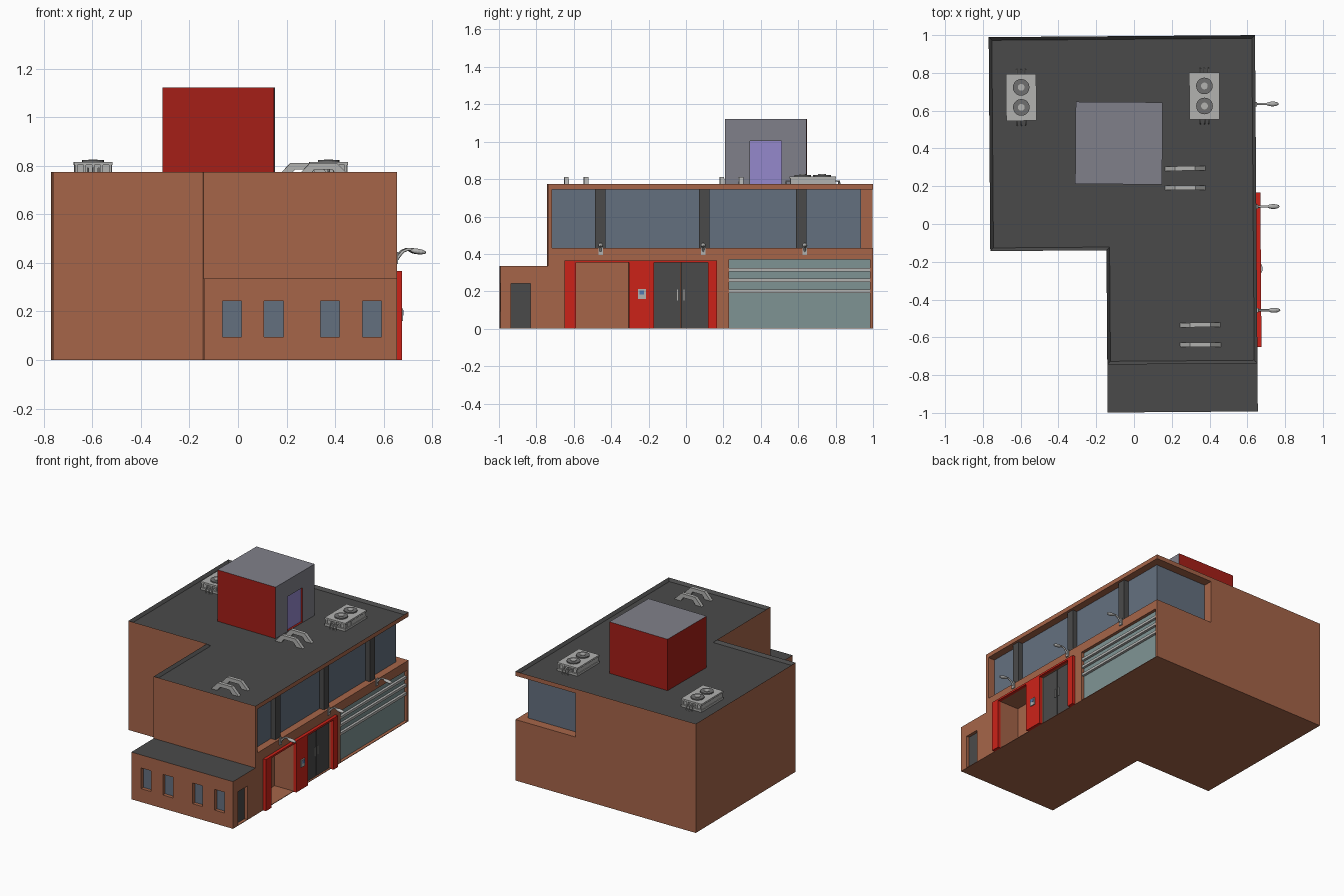
import bpy, bmesh, math
from mathutils import Matrix

if "Cube" in bpy.data.objects:
    bpy.data.objects.remove(bpy.data.objects["Cube"])

def mat(name, hexcol):
    m = bpy.data.materials.new(name)
    c = [int(hexcol[i:i + 2], 16) / 255 for i in (0, 2, 4)]
    m.diffuse_color = [v / 12.92 if v < .04 else ((v + .055) / 1.055) ** 2.4 for v in c] + [1]
    m.use_nodes = True
    m.node_tree.nodes["Principled BSDF"].inputs["Base Color"].default_value = m.diffuse_color
    return m

BRICK, DARK, RED = mat("brick", "A66549"), mat("dark", "4A4A4A"), mat("red", "CC2218")
GLASS, TEAL, METAL = mat("glass", "64707F"), mat("teal", "7F9494"), mat("metal", "B2B2B0")
TOWER, TRED, PURPLE = mat("tower_grey", "80808A"), mat("tower_red", "A51E17"), mat("purple", "9488CC")
FAN, BLUE = mat("fan_grey", "707070"), mat("screen_blue", "5078B0")
TILT = math.radians(.43)

def add_prism(bm, pts, lo, hi, axis='z'):
    """Extrude an outline along z, or an x-z outline along y."""
    def P(p, h):
        return (p[0], p[1], h) if axis == 'z' else (p[0], h, p[1])
    f = bm.faces.new([bm.verts.new(P(p, lo)) for p in pts])
    r = bmesh.ops.extrude_face_region(bm, geom=[f])
    d = (0, 0, hi - lo) if axis == 'z' else (0, hi - lo, 0)
    bmesh.ops.translate(bm, vec=d, verts=[v for v in r['geom'] if isinstance(v, bmesh.types.BMVert)])

def add_box(bm, x0, x1, y0, y1, z0, z1):
    add_prism(bm, [(x0, y0), (x1, y0), (x1, y1), (x0, y1)], z0, z1)

def finish(name, bm, *mats, tilt=TILT):
    bmesh.ops.recalc_face_normals(bm, faces=bm.faces[:])
    me = bpy.data.meshes.new(name)
    bm.to_mesh(me)
    bm.free()
    ob = bpy.data.objects.new(name, me)
    bpy.context.collection.objects.link(ob)
    for m in mats:
        me.materials.append(m)
    ob.rotation_euler.z = tilt
    return ob

def boxes(name, m, *bs, **kw):
    bm = bmesh.new()
    for b in bs:
        add_box(bm, *b)
    return finish(name, bm, m, **kw)

def cut(ob, cutter):
    md = ob.modifiers.new("openings", 'BOOLEAN')
    md.operation, md.solver, md.object = 'DIFFERENCE', 'EXACT', cutter
    cutter.hide_render = True
    cutter.display_type = 'WIRE'

W = .648                                   # right wall plane

# Main L-shaped block with sunken dark roof
bm = bmesh.new()
add_prism(bm, [(-.762, -.138), (-.147, -.138), (-.147, -.743), (W, -.743), (W, .995), (-.762, .995)], 0, .775)
bmesh.ops.recalc_face_normals(bm, faces=bm.faces[:])
top = next(f for f in bm.faces if f.normal.z > .9)
rim = bmesh.ops.inset_region(bm, faces=[top], thickness=.024)['faces']
bmesh.ops.translate(bm, vec=(0, 0, -.018), verts=top.verts[:])
for f in rim + [top]:
    f.material_index = 1
walls = finish("main_walls", bm, BRICK, DARK)

# Low front annex
bm = bmesh.new()
add_box(bm, -.147, W, -.997, -.743, 0, .335)
bmesh.ops.recalc_face_normals(bm, faces=bm.faces[:])
next(f for f in bm.faces if f.normal.z > .9).material_index = 1
annex = finish("annex", bm, BRICK, DARK)

# Openings: wrap-around window band, porch, doors, shopfront
bm = bmesh.new()
add_prism(bm, [(.75, -.72), (.75, 1.1), (.18, 1.1), (.18, .925), (.59, .925), (.59, -.72)], .433, .744)
add_box(bm, .50, .75, -.594, -.31, .004, .353)
add_box(bm, W - .025, .75, -.176, .112, .004, .353)
add_box(bm, W - .03, .75, .225, .98, .004, .369)
cut(walls, finish("main_cutter", bm))

WIN = [(-.071, .007), (.1, .18), (.333, .411), (.505, .583)]
cut(annex, boxes("annex_cutter", None, (W - .03, .75, -.941, -.835, .004, .242),
                 *[(a, b, -1.1, -.965, .095, .242) for a, b in WIN]))

# Glazing and pillars of the upper band
bm = bmesh.new()
add_prism(bm, [(.595, -.72), (.595, .93), (.18, .93), (.18, .925), (.59, .925), (.59, -.72)], .433, .744)
finish("upper_glass", bm, GLASS)
boxes("window_pillars", DARK, *[(.59, .63, y - .028, y + .028, .433, .744) for y in (-.462, .092, .612)])

# Annex windows and door
boxes("annex_windows", GLASS, *[(a, b, -.972, -.965, .095, .242) for a, b in WIN])
boxes("annex_door", DARK, (W - .03, W - .022, -.941, -.835, .004, .242))

# Shopfront with horizontal rails
boxes("shopfront_glass", TEAL, (W - .03, W - .022, .225, .98, .004, .369))
boxes("shopfront_rails", METAL, *[(W - .022, W - .004, .225, .98, z - .009, z + .009) for z in (.315, .26, .2)])

# Red entrance surround, doors and keypad
boxes("entrance_surround", RED, (W, .67, -.655, -.594, 0, .353), (W, .67, -.31, -.176, 0, .353),
      (W, .67, .112, .162, 0, .353), (W, .67, -.655, .162, .353, .366))
boxes("entrance_doors", DARK, (W - .025, W - .012, -.176, -.035, .004, .353),
      (W - .025, W - .012, -.031, .112, .004, .353))
boxes("door_handles", METAL, *[(W - .012, W - .004, y - .003, y + .003, .15, .21) for y in (-.05, -.016)])
boxes("keypad", METAL, (.67, .677, -.262, -.22, .16, .212))
boxes("keypad_screen", BLUE, (.677, .679, -.253, -.229, .184, .205))

# Rooftop stair tower: red front, back and left; grey right side and top
bm = bmesh.new()
add_box(bm, -.313, .147, .21, .645, .757, 1.122)
bmesh.ops.recalc_face_normals(bm, faces=bm.faces[:])
for f in bm.faces:
    if f.normal.x > .9 or f.normal.z > .9:
        f.material_index = 1
tower = finish("stair_tower", bm, TRED, TOWER, tilt=-TILT)
cut(tower, boxes("tower_cutter", None, (.127, .3, .342, .512, .76, 1.005), tilt=-TILT))
boxes("tower_door", PURPLE, (.127, .133, .342, .512, .76, 1.005), tilt=-TILT)

def tube(name, paths, r, m, res=1):
    cu = bpy.data.curves.new(name, 'CURVE')
    cu.dimensions, cu.bevel_depth, cu.bevel_resolution, cu.use_fill_caps = '3D', r, res, True
    for path in paths:
        s = cu.splines.new('POLY')
        s.points.add(len(path) - 1)
        for p, c in zip(s.points, path):
            p.co = (*c, 1)
    cu.materials.append(m)
    ob = bpy.data.objects.new(name, cu)
    bpy.context.collection.objects.link(ob)
    ob.rotation_euler.z = TILT
    return ob

def add_disc(bm, x, y, z, r, h, n=20):
    bmesh.ops.create_cone(bm, cap_ends=True, segments=n, radius1=r, radius2=r, depth=h,
                          matrix=Matrix.Translation((x, y, z + h / 2)))

# Air conditioners: slotted body, two fans, end pipes
for side, cx in (("left", -.592), ("right", .378)):
    cy = .675
    boxes("ac_body_" + side, METAL, (cx - .07, cx + .07, cy - .112, cy + .112, .757, .805),
          (cx - .08, cx + .08, cy - .124, cy + .124, .803, .815),
          (cx - .08, cx + .08, cy - .124, cy + .124, .757, .772),
          *[(cx + i * .035 - .005, cx + i * .035 + .005, cy - .12, cy + .12, .77, .805) for i in range(-2, 3)],
          *[(cx - .077, cx + .077, cy + i * .045 - .005, cy + i * .045 + .005, .77, .805) for i in range(-2, 3)])
    rings, hubs = bmesh.new(), bmesh.new()
    for dy in (-.053, .053):
        add_disc(rings, cx, cy + dy, .815, .044, .008)
        add_disc(hubs, cx, cy + dy, .823, .018, .003)
    finish("ac_fans_" + side, rings, FAN)
    finish("ac_hubs_" + side, hubs, METAL)
    tube("ac_pipes_" + side, [[(cx + dx, cy + s * .115, .79), (cx + dx, cy + s * .143, .79),
                               (cx + dx, cy + s * .147, .757)]
                              for dx in (-.022, 0, .022) for s in (-1, 1)], .004, METAL)

# Arched roof brackets, in two pairs
ARCH = [(0, 0), (.052, .055), (.16, .055), (.215, 0), (.165, 0), (.143, .028), (.07, .028), (.048, 0)]
for name, x, ys in (("rear", .166, (.292, .19)), ("front", .24, (-.537, -.642))):
    bm = bmesh.new()
    for y in ys:
        add_prism(bm, [(x + a, .757 + b) for a, b in ARCH], y - .012, y + .012, 'y')
    finish("roof_brackets_" + name, bm, METAL)

# Wall lamps: back plate, curved arm, flattened head
for i, y in enumerate((-.462, .087, .63)):
    boxes(f"lamp_plate_{i}", METAL, (W, W + .008, y - .012, y + .012, .395, .445))
    tube(f"lamp_arm_{i}", [[(W, y, .41), (W + .015, y, .432), (W + .03, y, .448),
                            (W + .05, y, .456), (W + .075, y, .454)]], .006, METAL, 2)
    bm = bmesh.new()
    bmesh.ops.create_uvsphere(bm, u_segments=12, v_segments=8, radius=1,
                              matrix=Matrix.Translation((W + .09, y, .447)) @ Matrix.Rotation(.15, 4, 'Y')
                              @ Matrix.Diagonal((.034, .013, .011, 1)))
    finish(f"lamp_head_{i}", bm, METAL)
